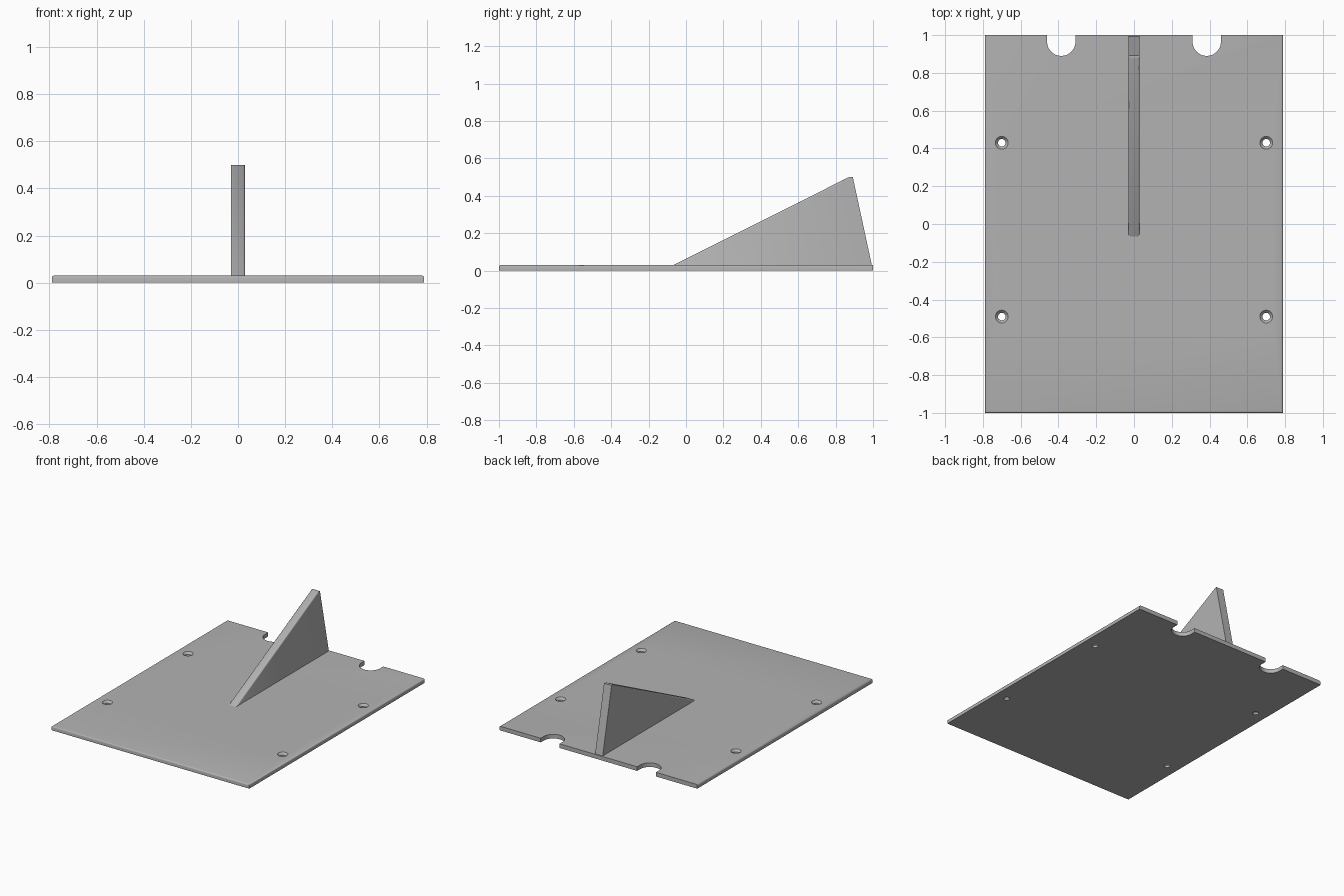
import bpy, bmesh, math
from mathutils import Vector

if "Cube" in bpy.data.objects:
    bpy.data.objects.remove(bpy.data.objects["Cube"])

grey = bpy.data.materials.new("plain grey")
grey.diffuse_color = (0.45, 0.45, 0.45, 1)
grey.use_nodes = True
grey.node_tree.nodes["Principled BSDF"].inputs["Base Color"].default_value = grey.diffuse_color


def finish(name, bm):
    bmesh.ops.recalc_face_normals(bm, faces=bm.faces)
    me = bpy.data.meshes.new(name)
    bm.to_mesh(me)
    bm.free()
    me.materials.append(grey)
    ob = bpy.data.objects.new(name, me)
    bpy.context.collection.objects.link(ob)
    return ob


def extrude(bm, points, offset):
    """Closed outline pushed along an offset into a solid."""
    face = bm.faces.new([bm.verts.new(p) for p in points])
    new = bmesh.ops.extrude_face_region(bm, geom=[face])["geom"]
    bmesh.ops.translate(bm, vec=offset, verts=[g for g in new if isinstance(g, bmesh.types.BMVert)])


def round_edges(bm, test, size, segments=3):
    edges = [e for e in bm.edges if test(e.verts[0].co, e.verts[1].co)]
    bmesh.ops.bevel(bm, geom=edges, offset=size, segments=segments, profile=0.5, affect='EDGES')


W, T = 0.79, 0.03

# Base plate, rounded along the top of the front and both sides
bm = bmesh.new()
extrude(bm, [(-W, -1, 0), (W, -1, 0), (W, 1, 0), (-W, 1, 0)], Vector((0, 0, T)))
bmesh.ops.recalc_face_normals(bm, faces=bm.faces)
round_edges(bm, lambda a, b: min(a.z, b.z) > T - 0.001 and (a.y + b.y) / 2 < 0.9, 0.01)
plate = finish("base_plate", bm)

# Cutters: two round-ended slots and four countersunk screw holes
bm = bmesh.new()
R, SLOT_Y = 0.075, 0.965
for side in (-1, 1):
    outline = [(side * 0.385 + R * math.cos(a), SLOT_Y + R * math.sin(a), -0.1)
               for a in (math.pi + math.pi * i / 24 for i in range(25))]
    outline += [(side * 0.385 + R, 1.1, -0.1), (side * 0.385 - R, 1.1, -0.1)]
    extrude(bm, outline, Vector((0, 0, 0.3)))
    for y in (0.43, -0.49):
        N = 24
        rings = [[bm.verts.new((side * 0.70 + r * math.cos(2 * math.pi * i / N),
                                y + r * math.sin(2 * math.pi * i / N), z)) for i in range(N)]
                 for r, z in ((0.02, -0.1), (0.02, 0.015), (0.034, T), (0.034, 0.1))]
        bm.faces.new(rings[0])
        bm.faces.new(rings[-1])
        for lo, hi in zip(rings, rings[1:]):
            for i in range(N):
                j = (i + 1) % N
                bm.faces.new((lo[i], lo[j], hi[j], hi[i]))
cutter = finish("hole_cutter", bm)

mod = plate.modifiers.new("holes", 'BOOLEAN')
mod.operation, mod.solver, mod.object = 'DIFFERENCE', 'EXACT', cutter

# Apply the cut and drop the cutter
mesh = bpy.data.meshes.new_from_object(plate.evaluated_get(bpy.context.evaluated_depsgraph_get()))
plate.modifiers.clear()
plate.data = mesh
bpy.data.objects.remove(cutter)

# Upright triangular fin with softened sloping edges
bm = bmesh.new()
profile = [(-0.11, 0.008), (0.872, 0.5), (0.892, 0.5), (0.998, 0.008)]
extrude(bm, [(-0.03, y, z) for y, z in profile], Vector((0.06, 0, 0)))
bmesh.ops.recalc_face_normals(bm, faces=bm.faces)
round_edges(bm, lambda a, b: abs(a.x - b.x) < 0.001 and abs(a.y - b.y) > 0.5 and abs(a.z - b.z) > 0.3, 0.01)
fin = finish("fin", bm)

# Smooth the rounded parts, keep real corners sharp
for ob in (plate, fin):
    bpy.ops.object.select_all(action='DESELECT')
    ob.select_set(True)
    bpy.context.view_layer.objects.active = ob
    bpy.ops.object.shade_smooth_by_angle(angle=math.radians(32))
